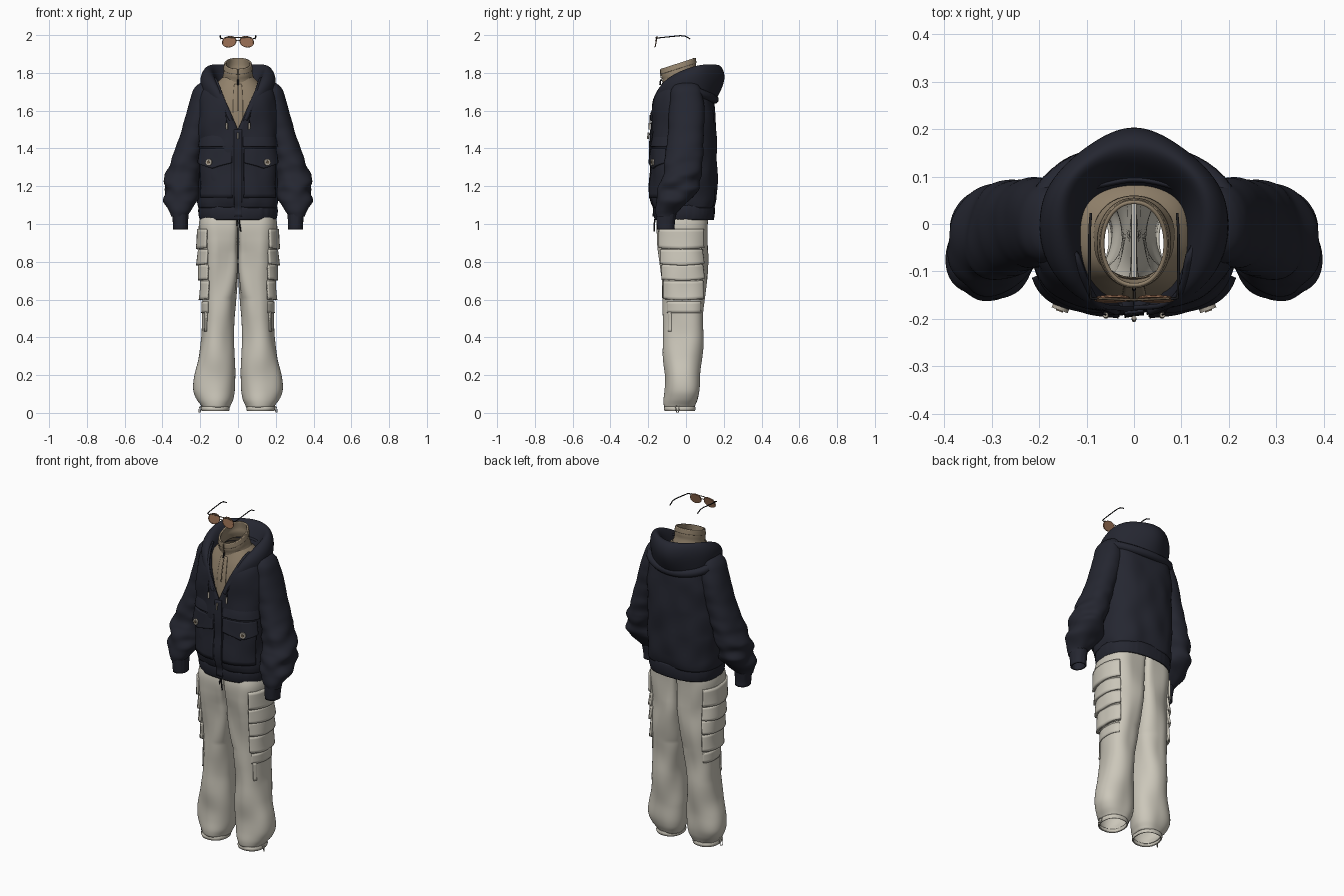
import bpy, bmesh, math
from mathutils import Vector, Matrix, noise

if "Cube" in bpy.data.objects:
    bpy.data.objects.remove(bpy.data.objects["Cube"])

def material(name, rgb):
    m = bpy.data.materials.new(name)
    m.diffuse_color = (*rgb, 1)
    m.use_nodes = True
    m.node_tree.nodes["Principled BSDF"].inputs["Base Color"].default_value = m.diffuse_color
    return m

NAVY = material("navy cotton", (0.018, 0.0195, 0.030))
STONE = material("stone canvas", (0.60, 0.57, 0.49))
TAN = material("tan knit", (0.29, 0.225, 0.15))
BROWN = material("dark tan trim", (0.13, 0.095, 0.06))
METAL = material("dull metal", (0.40, 0.36, 0.30))
LENS = material("amber lens", (0.29, 0.145, 0.08))
BLACK = material("black trim", (0.012, 0.012, 0.014))

def add(name, me, mat, mirror=False, thick=0, subsurf=0, smooth=True):
    ob = bpy.data.objects.new(name, me)
    bpy.context.collection.objects.link(ob)
    me.materials.clear()
    me.materials.append(mat)
    for p in me.polygons:
        p.use_smooth = smooth
        p.material_index = 0
    if subsurf:
        s = ob.modifiers.new("smooth", 'SUBSURF')
        s.levels = s.render_levels = subsurf
    if thick:
        s = ob.modifiers.new("thickness", 'SOLIDIFY')
        s.thickness, s.offset = thick, -1
    if mirror:
        ob.modifiers.new("mirror", 'MIRROR')
    return ob

def grid(name, fn, nu, nv, mat, wrap=False, **kw):
    """Sheet of quads from fn(u, v), u around and v upward."""
    cols = nu if wrap else nu + 1
    verts = [fn(i / nu, j / nv) for j in range(nv + 1) for i in range(cols)]
    faces = [(j * cols + i, j * cols + (i + 1) % cols, (j + 1) * cols + (i + 1) % cols, (j + 1) * cols + i)
             for j in range(nv) for i in range(nu)]
    me = bpy.data.meshes.new(name)
    me.from_pydata(verts, [], faces)
    return add(name, me, mat, **kw)

class Form:
    """Cloth tube: rows are (z, x0, x1, y_front, y_back), smoothly interpolated, amp(z) = wrinkle depth."""
    def __init__(self, rows, n=2.4, amp=lambda z: 0, freq=(8, 8, 8), tilt=0, leg=False):
        self.rows, self.n, self.amp, self.freq, self.tilt, self.leg = sorted(rows), n, amp, freq, tilt, leg
        self.z0, self.z1 = self.rows[0][0], self.rows[-1][0]

    def box(self, z):
        R = self.rows
        z = min(max(z, self.z0), self.z1)
        i = max(k for k in range(len(R) - 1) if R[k][0] <= z)
        h = R[i + 1][0] - R[i][0]
        t = (z - R[i][0]) / h
        def slope(k, c):
            a, b = R[max(k - 1, 0)], R[min(k + 1, len(R) - 1)]
            return (b[c] - a[c]) / (b[0] - a[0])
        return [(2*t**3 - 3*t*t + 1) * R[i][c] + (t**3 - 2*t*t + t) * h * slope(i, c)
                + (3*t*t - 2*t**3) * R[i + 1][c] + (t**3 - t*t) * h * slope(i + 1, c) for c in range(1, 5)]

    def at(self, z, a):
        x0, x1, y0, y1 = self.box(z)
        c, s, n = math.cos(a), math.sin(a), self.n
        if self.leg and c < 0:      # inner thigh squares off to meet the other leg
            n += 5 * min(max((z - 0.6) / 0.3, 0), 1)
        ex = math.copysign(abs(c) ** (2 / n), c)
        ey = math.copysign(abs(s) ** (2 / n), s)
        x, y = (x0 + x1) / 2 + (x1 - x0) / 2 * ex, (y0 + y1) / 2 + (y1 - y0) / 2 * ey
        f = self.freq
        d = self.amp(z) * noise.noise(Vector((x * f[0], y * f[1], z * f[2])))
        x, y = x + d * c, y + d * s
        if self.leg:
            x = max(x, 0.001)
        return Vector((x, y, z + self.tilt * y))

    def out(self, z, a, d):
        e = 0.01
        n = (self.at(z, a + e) - self.at(z, a - e)).cross(self.at(z + e, a) - self.at(z - e, a))
        return self.at(z, a) + n.normalized() * d

    def loft(self, name, mat, nu=72, nv=60, **kw):
        return grid(name, lambda u, v: self.at(self.z0 + (self.z1 - self.z0) * v, 2 * math.pi * u),
                    nu, nv, mat, wrap=True, **kw)

    def patch(self, name, mat, zs, angles, d0, d1, point=0, thick=0.012, n=(20, 12), mirror=True):
        """Panel lying on the cloth; d0/d1 lift its bottom/top edge, point dips the bottom centre."""
        a0, a1 = map(math.radians, angles)
        def fn(u, v):
            z = zs[0] - point * (1 - v) * (1 - abs(2 * u - 1)) + (zs[1] - zs[0]) * v
            return self.out(z, a0 + (a1 - a0) * u, d0 + (d1 - d0) * v)
        return grid(name, fn, n[0], n[1], mat, thick=thick, mirror=mirror)

def rod(name, pts, r, mat, mirror=False, cyclic=False):
    cu = bpy.data.curves.new(name, 'CURVE')
    cu.dimensions, cu.bevel_depth, cu.bevel_resolution, cu.use_fill_caps = '3D', r, 2, True
    sp = cu.splines.new('POLY')
    sp.points.add(len(pts) - 1)
    for p, q in zip(sp.points, pts):
        p.co = (*q, 1)
    sp.use_cyclic_u = cyclic
    tmp = bpy.data.objects.new(name + " path", cu)
    bpy.context.collection.objects.link(tmp)
    me = bpy.data.meshes.new_from_object(tmp.evaluated_get(bpy.context.evaluated_depsgraph_get()))
    bpy.data.objects.remove(tmp)
    return add(name, me, mat, mirror=mirror)

def disc(name, loc, r, depth, mat, turn=0, mirror=True):
    bm = bmesh.new()
    m = Matrix.Translation(loc) @ Matrix.Rotation(turn, 4, 'Z') @ Matrix.Rotation(math.pi / 2, 4, 'X')
    bmesh.ops.create_cone(bm, cap_ends=True, segments=24, radius1=r, radius2=r, depth=depth, matrix=m)
    me = bpy.data.meshes.new(name)
    bm.to_mesh(me)
    return add(name, me, mat, mirror=mirror, smooth=False)

# Trousers: one leg up to the waist, mirrored
leg = Form([(1.07, 0, .19, -.14, .12), (1.0, 0, .207, -.155, .115), (.92, 0, .205, -.152, .112),
            (.85, 0, .2, -.145, .11), (.75, .003, .195, -.135, .107), (.6, .012, .19, -.122, .1),
            (.5, .02, .187, -.12, .095), (.4, .022, .194, -.12, .09), (.3, .018, .214, -.115, .083),
            (.2, .012, .231, -.112, .078), (.12, .014, .232, -.118, .075), (.07, .025, .217, -.121, .066),
            (.04, .042, .2, -.118, .054), (.028, .047, .194, -.115, .049)],
           2.3, lambda z: .014 if z < .85 else .014 * max(0.3, 1 - (z - .85) * 5), (9, 9, 5), leg=True)
leg.loft("trouser_leg", STONE, 72, 100, mirror=True, thick=.004)
ankle = Form([(.01, .047, .192, -.113, .047), (.022, .045, .196, -.117, .051), (.035, .048, .193, -.113, .048)], 2.3)
ankle.loft("trouser_ankle_band", STONE, 48, 8, mirror=True, thick=.006)
# Cargo pockets: stacked flaps on the outer leg
leg.patch("cargo_pocket", STONE, (.6, .96), (-56, 50), .01, .005, n=(24, 24))
for i, (lo, hi) in enumerate([(.875, .975), (.79, .865), (.71, .785), (.605, .70)]):
    leg.patch(f"cargo_flap_{i + 1}", STONE, (lo, hi), (-58, 52), .02, .009, point=.008, n=(24, 6))
leg.patch("cargo_strap", STONE, (.43, .535), (-46, -34), .006, .006, thick=.008, n=(4, 8))
leg.patch("knee_panel", STONE, (.53, .59), (-52, 48), .004, .003, thick=.005, n=(24, 4))
rod("ankle_cord", [(.19, -.05, .04), (.205, -.055, .028), (.207, -.05, .003), (.2, -.04, .003), (.195, -.035, .035)],
    .0025, STONE, True)
rod("waist_cord", [(.003, -.162, 1.04), (.008, -.168, 1.0), (.014, -.169, .96)], .004, BLACK)
rod("waist_cord_short", [(-.003, -.162, 1.04), (-.005, -.168, .99)], .003, BLACK)

# Jacket body with an open V neck
torso = Form([(1.085, -.208, .208, -.172, .152), (1.12, -.214, .214, -.182, .157), (1.2, -.215, .215, -.186, .16),
              (1.4, -.215, .215, -.184, .163), (1.55, -.217, .217, -.184, .16), (1.63, -.212, .212, -.178, .153),
              (1.69, -.2, .2, -.165, .14), (1.74, -.17, .17, -.143, .12), (1.775, -.13, .13, -.12, .095)],
             2.5, lambda z: .014, (10, 10, 7))
def body(u, v):
    z = 1.085 + .69 * v
    x0, x1, _, _ = torso.box(z)
    w = min(max(z - 1.5, 0) * .43, x1 * .93)
    g = math.asin((w / x1) ** (torso.n / 2))
    return torso.at(z, -math.pi / 2 + g + (2 * math.pi - 2 * g) * u)
grid("jacket_body", body, 96, 70, NAVY, thick=.01)
hem = Form([(1.022, -.202, .202, -.166, .147), (1.05, -.209, .209, -.172, .152), (1.08, -.21, .21, -.173, .153),
            (1.1, -.206, .206, -.168, .15)], 2.5, lambda z: .002, (60, 60, 1))
hem.loft("jacket_hem_rib", NAVY, 120, 10, thick=.008)
torso.patch("jacket_placket", NAVY, (1.04, 1.5), (-93, -87), .006, .006, thick=.008, n=(6, 30), mirror=False)
# Front pockets, flaps, yoke seam
torso.patch("front_pocket", NAVY, (1.14, 1.395), (-85, -30), .012, .006, thick=.014)
torso.patch("front_pocket_flap", NAVY, (1.325, 1.4), (-85, -28), .02, .008, point=.03)
torso.patch("chest_yoke", NAVY, (1.41, 1.48), (-86, -22), .01, -.004, thick=.008)
p = torso.out(1.328, math.radians(-52), .022)
disc("pocket_button", p, .018, .008, METAL, .35)
disc("pocket_button_centre", p + Vector((.0017, -.0047, 0)), .008, .003, BROWN, .35)
rod("zip_pull", [(0, -.198, 1.485), (0, -.202, 1.45)], .005, METAL)
rod("hood_cord", [(.075, -.165, 1.63), (.064, -.19, 1.58), (.06, -.191, 1.53)], .002, NAVY, True)
rod("hood_cord_tip", [(.06, -.192, 1.535), (.059, -.194, 1.5)], .006, METAL, True)

# Sleeves and rib cuffs, wrinkles gather toward the wrist
sleeve = Form([(1.752, .165, .185, -.03, .035), (1.737, .13, .216, -.06, .065), (1.7, .12, .242, -.078, .085),
               (1.6, .125, .268, -.09, .098), (1.5, .15, .297, -.095, .095), (1.4, .185, .332, -.103, .09),
               (1.3, .203, .362, -.122, .083), (1.22, .21, .388, -.14, .07), (1.15, .214, .388, -.155, .04),
               (1.1, .225, .376, -.162, .0), (1.065, .245, .362, -.163, -.03), (1.04, .262, .348, -.158, -.055)],
              2.2, lambda z: .004 + .02 * min(max((1.45 - z) / .25, 0), 1), (9, 9, 17))
sleeve.loft("sleeve", NAVY, 64, 90, mirror=True)
cuff = Form([(.97, .265, .343, -.152, -.06), (1.0, .264, .344, -.155, -.06), (1.06, .262, .35, -.158, -.05)],
            2.2, lambda z: .002, (90, 90, 1))
cuff.loft("sleeve_cuff", NAVY, 64, 8, mirror=True, thick=.008)

# Lowered hood: half stations from the V neck round to the back (inner, wall, rim, outer, tuck)
half = [[(.025, -.170, 1.54), (.026, -.182, 1.545), (.032, -.192, 1.55), (.045, -.192, 1.55), (.05, -.172, 1.54)],
        [(.088, -.13, 1.68), (.088, -.148, 1.70), (.105, -.165, 1.73), (.15, -.155, 1.725), (.165, -.115, 1.67)],
        [(.112, -.05, 1.73), (.122, -.06, 1.78), (.155, -.065, 1.81), (.212, -.05, 1.78), (.205, -.03, 1.68)],
        [(.11, .04, 1.74), (.13, .055, 1.81), (.165, .075, 1.868), (.215, .075, 1.80), (.17, .09, 1.66)],
        [(.06, .075, 1.74), (.07, .105, 1.80), (.085, .15, 1.868), (.11, .18, 1.79), (.09, .135, 1.63)]]
back = [(0, .08, 1.74), (0, .115, 1.80), (0, .18, 1.872), (0, .25, 1.765), (0, .14, 1.62)]
st = [[(-x, y, z) for x, y, z in s] for s in half] + [back] + half[::-1]
grid("hood", lambda u, v: st[round(u * 10)][4 - round(v * 4)], 10, 4, NAVY, subsurf=3)
# Folded layer under the hood at the back
rod("hood_back_fold", [(.2 * math.cos(t), .02 + .13 * math.sin(t), 1.715 - .055 * math.sin(t))
                       for t in [math.pi * k / 24 for k in range(25)]], .024, NAVY)

# Knit top with zipped stand collar
shirt = Form([(1.3, -.165, .165, -.15, .125), (1.5, -.165, .165, -.16, .125), (1.62, -.16, .16, -.152, .115),
              (1.7, -.142, .142, -.137, .1), (1.745, -.115, .115, -.124, .08), (1.775, -.085, .085, -.115, .055)],
             2.3, lambda z: .006, (12, 12, 6))
shirt.loft("knit_top", TAN, 64, 40)
collar = Form([(1.765, -.088, .088, -.12, .06), (1.8, -.079, .079, -.124, .052), (1.825, -.077, .077, -.131, .053),
               (1.864, -.07, .07, -.133, .05)], 2.1, tilt=.32)
collar.loft("stand_collar", TAN, 64, 20, thick=.008)
collar.patch("collar_fold", TAN, (1.835, 1.862), (-89, 269), .003, .002, thick=.003, n=(64, 6), mirror=False)
shirt.patch("knit_placket", TAN, (1.5, 1.74), (-97, -83), .004, .004, thick=.005, n=(6, 24), mirror=False)
shirt.patch("knit_zip", BROWN, (1.6, 1.74), (-90.5, -89.5), .0055, .0055, thick=.002, n=(2, 24), mirror=False)
collar.patch("collar_zip", BROWN, (1.775, 1.86), (-91, -89), .005, .005, thick=.003, n=(2, 10), mirror=False)
rod("collar_zip_pull", [(0, -.134, 1.765), (0, -.138, 1.735)], .004, BLACK)

# Sunglasses, leaning slightly forward at the bottom
def rim(k, s=1.0):
    t = 2 * math.pi * k / 32
    dz = .028 * s * math.sin(t) - .004 * s * math.cos(t)
    return Vector((.046 + .036 * s * math.cos(t), -.159 + .2 * dz, 1.965 + dz))
me = bpy.data.meshes.new("lens")
me.from_pydata([rim(k) for k in range(32)], [], [tuple(range(32))])
add("lens", me, LENS, mirror=True, thick=.004, smooth=False)
rod("lens_rim", [rim(k, 1.02) for k in range(32)], .002, LENS, True, True)
rod("brow_bar", [(-.075, -.157, 1.986), (0, -.16, 1.988), (.075, -.157, 1.986)], .0025, BROWN)
rod("nose_bridge", [(-.012, -.159, 1.968), (0, -.162, 1.974), (.012, -.159, 1.968)], .002, BROWN)
rod("temple_arm", [(.078, -.158, 1.98), (.092, -.156, 1.984), (.094, -.1, 1.99), (.094, -.03, 1.997),
                   (.093, -.005, 1.995), (.091, .022, 1.98)], .003, BLACK, True)
